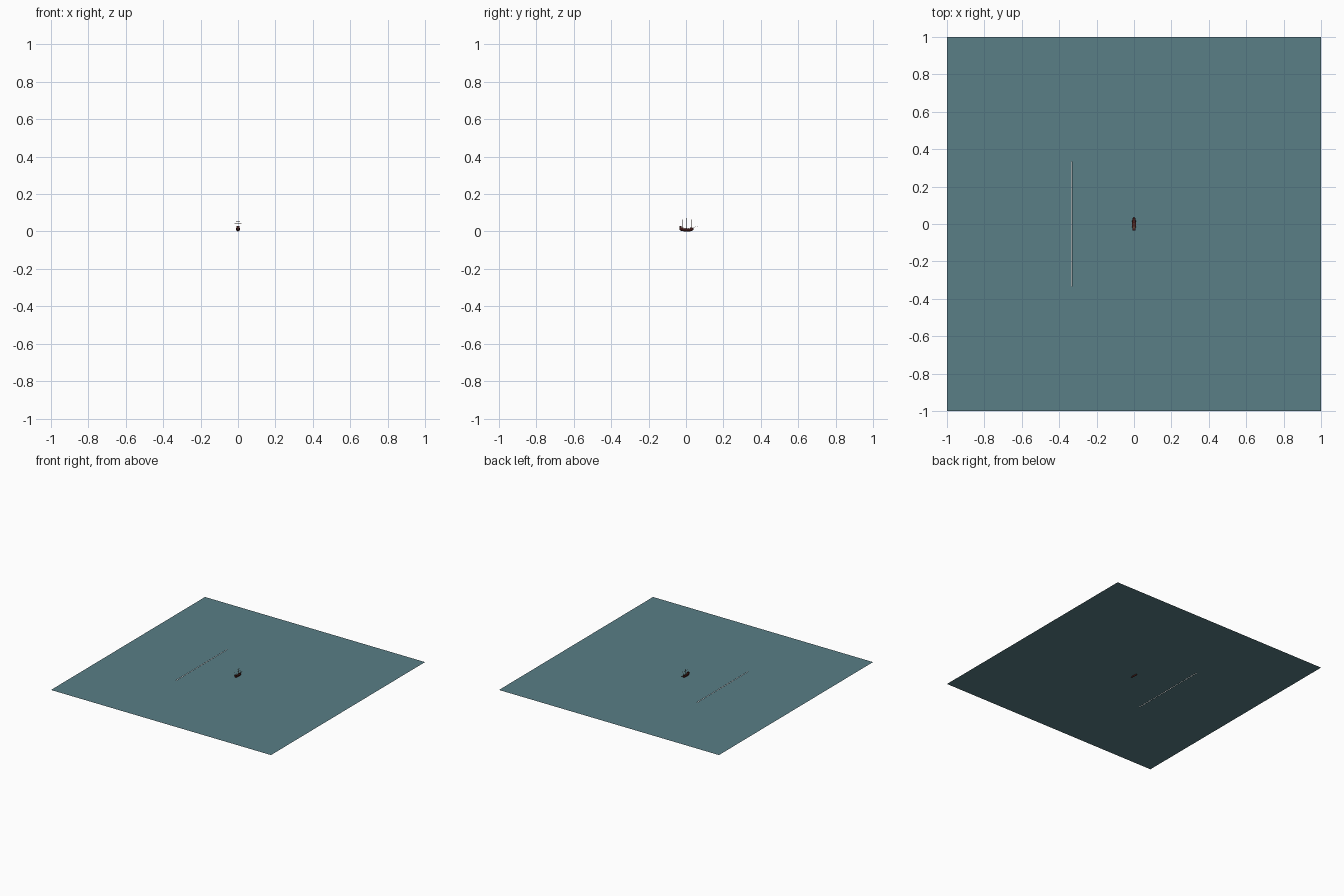
import bpy, bmesh
from mathutils import Vector

if "Cube" in bpy.data.objects:
    bpy.data.objects.remove(bpy.data.objects["Cube"])

def mat(name, c):
    m = bpy.data.materials.new(name)
    m.diffuse_color = (*c, 1)
    m.use_nodes = True
    m.node_tree.nodes["Principled BSDF"].inputs["Base Color"].default_value = m.diffuse_color
    return m

SEA = mat("sea", (0.10, 0.21, 0.24))
WOOD = mat("dark_red_wood", (0.06, 0.012, 0.01))
DECK = mat("deck_wood", (0.13, 0.05, 0.03))
SPAR = mat("spar_wood", (0.10, 0.07, 0.05))

def finish(name, bm, m):
    me = bpy.data.meshes.new(name)
    bm.to_mesh(me)
    bm.free()
    me.materials.append(m)
    ob = bpy.data.objects.new(name, me)
    bpy.context.collection.objects.link(ob)
    return ob

def box(name, size, loc, m):
    bm = bmesh.new()
    bmesh.ops.create_cube(bm, size=1)
    bmesh.ops.scale(bm, vec=size, verts=bm.verts)
    bmesh.ops.translate(bm, vec=loc, verts=bm.verts)
    return finish(name, bm, m)

def pole(name, a, b, r1, r2, m, sides=8):
    a, b = Vector(a), Vector(b)
    d = b - a
    bm = bmesh.new()
    bmesh.ops.create_cone(bm, cap_ends=True, segments=sides, radius1=r1, radius2=r2, depth=d.length)
    bmesh.ops.rotate(bm, matrix=d.to_track_quat('Z', 'Y').to_matrix(), verts=bm.verts)
    bmesh.ops.translate(bm, vec=(a + b) / 2, verts=bm.verts)
    return finish(name, bm, m)

# water sheet with a hairline slit
WZ, S0, S1, T = 0.007, -0.335, -0.3325, 1 / 3
bm = bmesh.new()
for x0, x1, y0, y1 in ((-1, S0, -1, 1), (S1, 1, -1, 1), (S0, S1, -1, -T), (S0, S1, T, 1)):
    bm.faces.new([bm.verts.new(p) for p in ((x0, y0, WZ), (x1, y0, WZ), (x1, y1, WZ), (x0, y1, WZ))])
bmesh.ops.remove_doubles(bm, verts=bm.verts, dist=1e-5)
finish("water", bm, SEA)

# hull lofted from stations: y, half width, keel z, rail z
stations = ((-0.034, 0.006, 0.008, 0.022), (-0.026, 0.008, 0.003, 0.020), (-0.012, 0.0095, 0.001, 0.017),
            (0.006, 0.0098, 0.0, 0.016), (0.022, 0.0085, 0.001, 0.017), (0.032, 0.005, 0.003, 0.019),
            (0.039, 0.0006, 0.009, 0.021))
shape = ((1, 1), (1.08, 0.6), (0.8, 0.25), (0.15, 0))
bm = bmesh.new()
rings = []
for y, w, k, t in stations:
    half = [(w * u, k + (t - k) * v) for u, v in shape]
    pts = half + [(-x, z) for x, z in reversed(half)]
    rings.append([bm.verts.new((x, y, z)) for x, z in pts])
for a, b in zip(rings, rings[1:]):
    for i in range(8):
        j = (i + 1) % 8
        bm.faces.new((a[i], a[j], b[j], b[i]))
bm.faces.new(rings[0])
bm.faces.new(rings[-1][::-1])
bmesh.ops.recalc_face_normals(bm, faces=bm.faces)
finish("hull", bm, WOOD)

# raised stern, forecastle and deck details
box("stern_castle", (0.014, 0.010, 0.009), (0, -0.030, 0.0235), WOOD)
box("quarter_deck", (0.015, 0.011, 0.004), (0, -0.020, 0.019), DECK)
box("forecastle", (0.011, 0.009, 0.003), (0, 0.027, 0.0185), WOOD)
for i, y in enumerate((-0.006, 0.003, 0.012)):
    box(f"deck_hatch_{i}", (0.008, 0.004, 0.002), (0, y, 0.0175), DECK)

# masts with yards and stays
for n, y, top in (("rear", -0.020, 0.064), ("middle", 0.004, 0.072), ("fore", 0.028, 0.064)):
    pole(f"{n}_mast", (0, y, 0.012), (0, y, top), 0.0009, 0.0004, SPAR)
    for k, (z, w) in enumerate(((0.041, 0.018), (0.055, 0.010))):
        pole(f"{n}_yard_{k}", (-w, y + 0.001, z), (w, y + 0.001, z), 0.0006, 0.0006, SPAR, 6)
    for s in (-1, 1):
        pole(f"{n}_shroud_{s}", (s * 0.008, y - 0.002, 0.017), (0, y, 0.042), 0.0002, 0.0002, SPAR, 4)

# bowsprit
pole("bowsprit", (0, 0.034, 0.019), (0, 0.062, 0.029), 0.0008, 0.0004, SPAR)
pole("fore_stay", (0, 0.060, 0.028), (0, 0.028, 0.058), 0.0002, 0.0002, SPAR, 4)
